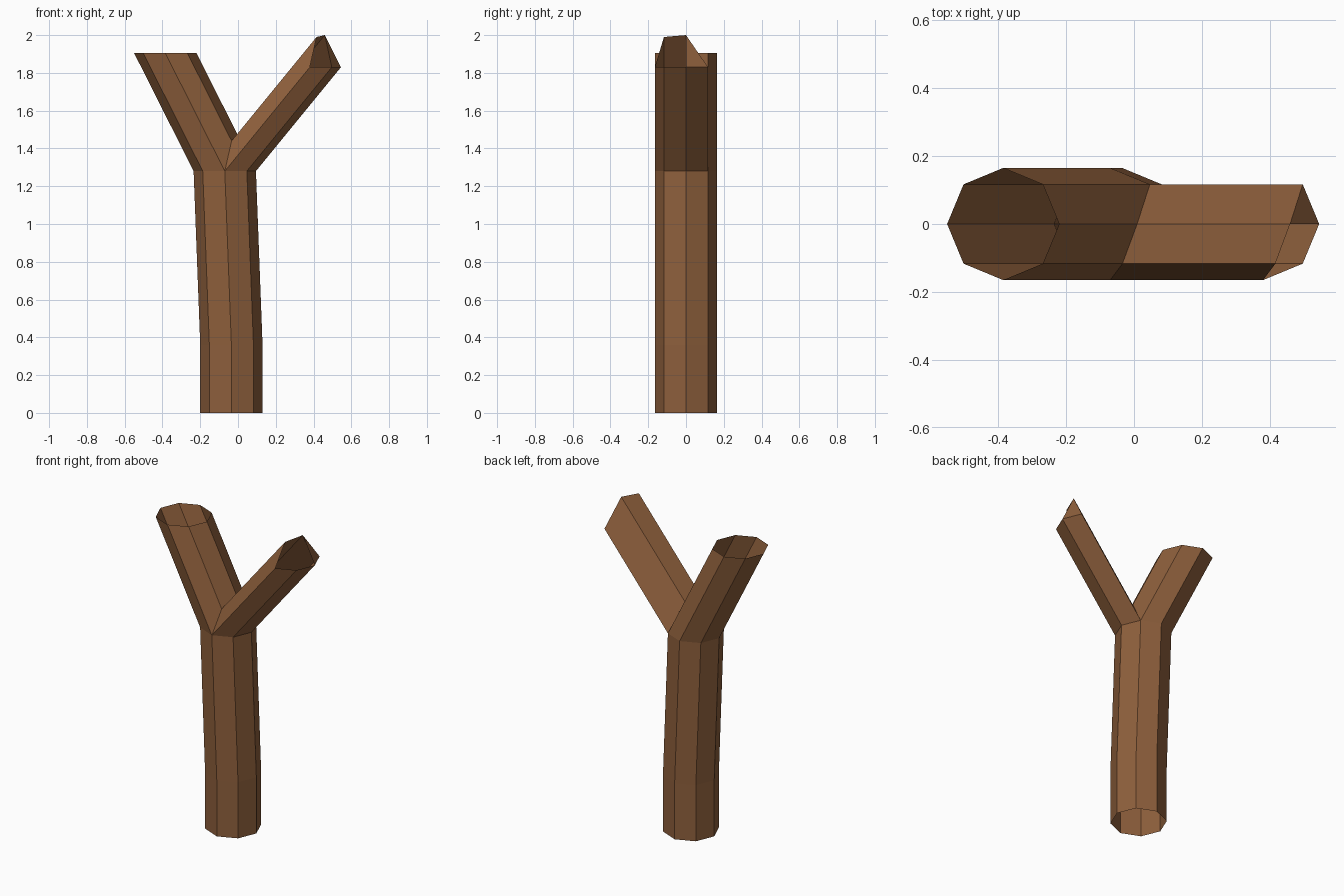
import bpy, bmesh, math
from mathutils import Vector

if "Cube" in bpy.data.objects:
    bpy.data.objects.remove(bpy.data.objects["Cube"])

R = 0.165
bm = bmesh.new()


def ring(cx, z):
    return [bm.verts.new((cx + R * math.cos(i * math.pi / 4),
                          R * math.sin(i * math.pi / 4), z)) for i in range(8)]


def bridge(a, b, skip=()):
    for i in range(8):
        if i not in skip:
            j = (i + 1) % 8
            bm.faces.new((a[i], a[j], b[j], b[i]))


# Trunk: open octagonal tube, slightly bent, leaning left above the fork
foot, bend, fork, tip = (ring(x, z) for x, z in
                         ((-0.035, 0), (-0.035, 0.36), (-0.07, 1.28), (-0.385, 1.905)))
bridge(foot, bend)
bridge(bend, fork)
bridge(fork, tip, skip=(6, 7, 0))

# Left limb faces next to the branch opening
up_front = bm.verts.new(fork[7].co.lerp(tip[7].co, 0.256))
up_mid = bm.verts.new(fork[0].co.lerp(tip[0].co, 0.272))
bm.faces.new((fork[6], up_front, tip[7], tip[6]))
bm.faces.new((up_front, up_mid, tip[0], tip[7]))
bm.faces.new((up_mid, fork[1], tip[1], tip[0]))

# Right branch: the opening's outline swept up and to the right
base = [fork[6], fork[7], fork[0], fork[1], up_mid, up_front]
shift = Vector((0.45, 0, 0.55))
end = [bm.verts.new(v.co + shift) for v in base]
for i in range(6):
    j = (i + 1) % 6
    bm.faces.new((base[i], base[j], end[j], end[i]))
# Small closed corner at the otherwise open branch end
bm.faces.new((end[2], end[3], end[4]))

mesh = bpy.data.meshes.new("forked_trunk")
bm.to_mesh(mesh)
bm.free()
trunk = bpy.data.objects.new("forked_trunk", mesh)
bpy.context.collection.objects.link(trunk)

bark = bpy.data.materials.new("bark")
bark.diffuse_color = (0.27, 0.115, 0.045, 1)
bark.use_nodes = True
bark.node_tree.nodes["Principled BSDF"].inputs["Base Color"].default_value = bark.diffuse_color
mesh.materials.append(bark)
